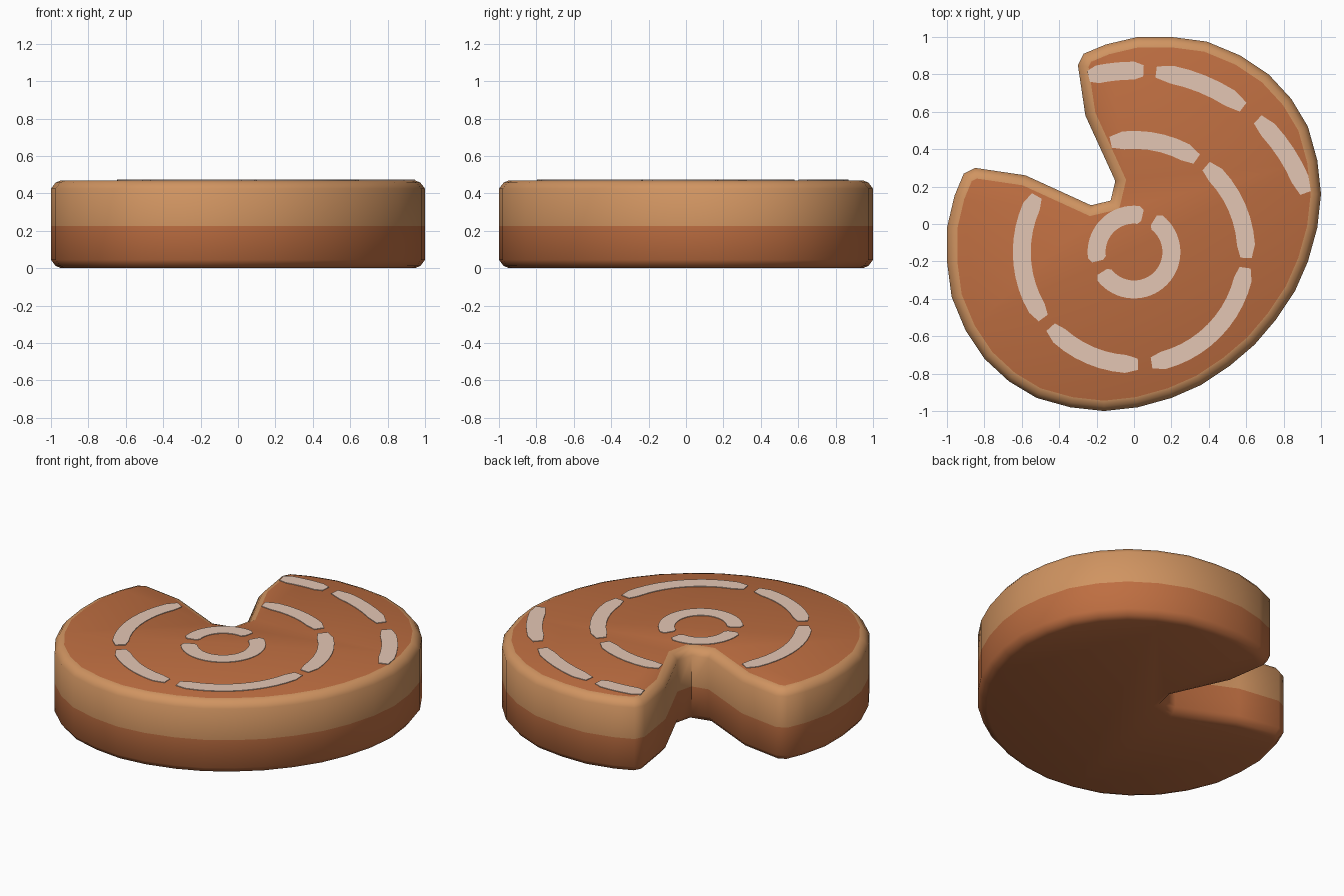
import bpy, bmesh, math
from mathutils import Vector

if "Cube" in bpy.data.objects:
    bpy.data.objects.remove(bpy.data.objects["Cube"])


def material(name, rgb):
    m = bpy.data.materials.new(name)
    lin = [((c / 255 + 0.055) / 1.055) ** 2.4 for c in rgb]
    m.diffuse_color = (*lin, 1)
    m.use_nodes = True
    m.node_tree.nodes["Principled BSDF"].inputs["Base Color"].default_value = m.diffuse_color
    return m


BROWN = material("caramel brown", (190, 110, 65))
TAN = material("light tan", (208, 148, 97))
ICING = material("pale icing", (228, 198, 180))

# Half outline, mirrored over the diagonal y = -x
half = [(-0.125, 0.125), (-0.10, 0.23), (-0.26, 0.58), (-0.30, 0.85), (-0.27, 0.91),
        (-0.15, 0.96), (0.02, 1.0), (0.20, 1.0), (0.39, 0.975), (0.57, 0.90),
        (0.72, 0.80), (0.84, 0.67), (0.93, 0.52), (0.98, 0.34), (1.0, 0.16),
        (0.98, -0.02), (0.93, -0.20), (0.86, -0.36), (0.76, -0.51), (0.645, -0.645)]
outline = [Vector(p) for p in half + [(-y, -x) for x, y in half[-2:0:-1]]]
outline.reverse()  # counter-clockwise


def inset(pts, d):
    out = []
    for i, p in enumerate(pts):
        a = (p - pts[i - 1]).normalized()
        b = (pts[(i + 1) % len(pts)] - p).normalized()
        na, nb = Vector((-a.y, a.x)), Vector((-b.y, b.x))
        out.append(p + (na + nb) * d / (1 + na.dot(nb)))
    return out


def finish(bm, name, mats, angle):
    bmesh.ops.recalc_face_normals(bm, faces=bm.faces)
    me = bpy.data.meshes.new(name)
    bm.to_mesh(me)
    bm.free()
    ob = bpy.data.objects.new(name, me)
    bpy.context.collection.objects.link(ob)
    for m in mats:
        me.materials.append(m)
    bpy.ops.object.select_all(action='DESELECT')
    ob.select_set(True)
    bpy.context.view_layer.objects.active = ob
    bpy.ops.object.shade_smooth_by_angle(angle=math.radians(angle))
    return ob


# Round body with a wedge missing and rounded rims
levels = [(0.055, 0), (0.025, 0.012), (0, 0.045), (0, 0.225),
          (0, 0.425), (0.025, 0.458), (0.055, 0.47)]
bm = bmesh.new()
rings = [[bm.verts.new((p.x, p.y, z)) for p in inset(outline, d)] for d, z in levels]
n = len(outline)
for k in range(len(rings) - 1):
    lo, hi = rings[k], rings[k + 1]
    for i in range(n):
        j = (i + 1) % n
        f = bm.faces.new((lo[i], lo[j], hi[j], hi[i]))
        f.material_index = 1 if k >= 3 else 0
bm.faces.new(rings[-1])
bm.faces.new(rings[0][::-1])
finish(bm, "cake_body", [BROWN, TAN], 50)

# Dashed icing rings, as thin plates: (radius, start angle, end angle)
dashes = [(0.20, 77, 194), (0.20, -148, 58),
          (0.60, 150, 216), (0.60, 222, 272), (0.60, 279, 352),
          (0.60, -3, 50), (0.60, 56, 102),
          (0.97, 19, 47), (0.97, 53, 83), (0.97, 87, 104.5)]
CENTRE = Vector((0, -0.15))
for idx, (r, a0, a1) in enumerate(dashes):
    bm = bmesh.new()
    steps = max(6, int((a1 - a0) / 6))
    prev = None
    for s in range(steps + 1):
        t = math.radians(a0 + (a1 - a0) * s / steps)
        w = 0.03 if s in (0, steps) else 0.048
        ring = []
        for dr, z in ((-w, 0.468), (w, 0.468), (w, 0.474), (-w, 0.474)):
            ring.append(bm.verts.new((CENTRE.x + (r + dr) * math.cos(t),
                                      CENTRE.y + (r + dr) * math.sin(t), z)))
        if prev:
            for i in range(4):
                j = (i + 1) % 4
                bm.faces.new((prev[i], prev[j], ring[j], ring[i]))
        else:
            bm.faces.new(ring)
        prev = ring
    bm.faces.new(prev[::-1])
    finish(bm, f"icing_dash_{idx + 1}", [ICING], 30)
